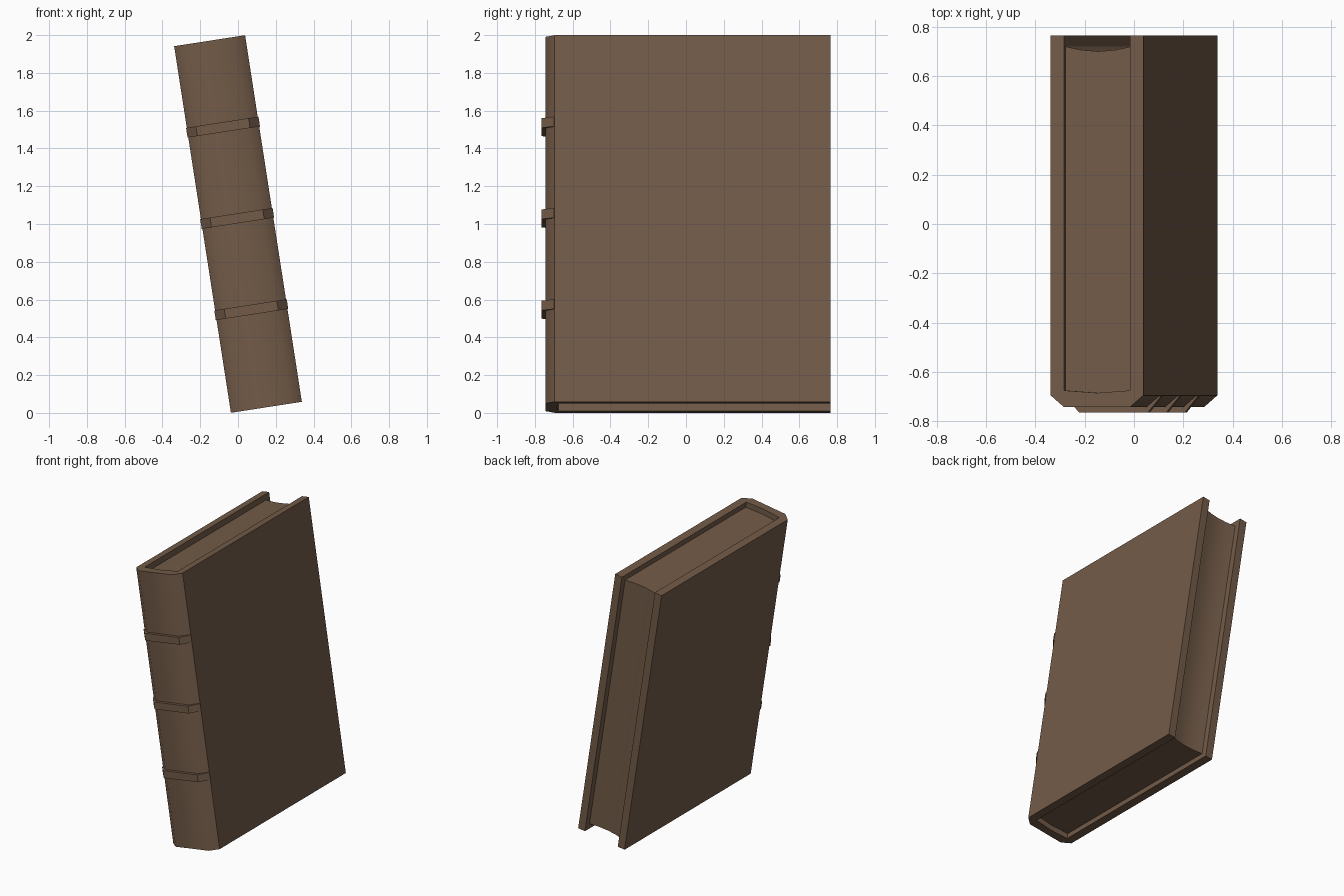
import bpy, bmesh, math

if "Cube" in bpy.data.objects:
    bpy.data.objects.remove(bpy.data.objects["Cube"])

TILT = math.radians(-8.8)
leather = bpy.data.materials.new("brown_leather")
leather.diffuse_color = (0.17, 0.105, 0.065, 1)
leather.use_nodes = True
leather.node_tree.nodes["Principled BSDF"].inputs["Base Color"].default_value = leather.diffuse_color


def prism(name, outline, low, high):
    """Extrude a plan outline (x, y) between two heights, then lean it."""
    bm = bmesh.new()
    base = bm.faces.new([bm.verts.new((x, y, low)) for x, y in outline])
    grown = bmesh.ops.extrude_face_region(bm, geom=[base])["geom"]
    top = [v for v in grown if isinstance(v, bmesh.types.BMVert)]
    bmesh.ops.translate(bm, verts=top, vec=(0, 0, high - low))
    bmesh.ops.recalc_face_normals(bm, faces=bm.faces)
    mesh = bpy.data.meshes.new(name)
    bm.to_mesh(mesh)
    bm.free()
    mesh.materials.append(leather)
    obj = bpy.data.objects.new(name, mesh)
    bpy.context.collection.objects.link(obj)
    obj.rotation_euler = (0, TILT, 0)
    obj.location = (0, 0, 1)
    bpy.ops.object.select_all(action='DESELECT')
    obj.select_set(True)
    bpy.context.view_layer.objects.active = obj
    bpy.ops.object.shade_smooth_by_angle(angle=math.radians(45))
    return obj


def mirrored(half):
    """Complete a left-hand path with its right-hand mirror."""
    return half + [(-x, y) for x, y in reversed(half)]


H = 0.982          # half height of the cover
BACK = 0.765       # fore edge of the boards

# Cover: two boards joined by a chamfered spine
outer = mirrored([(-0.19, BACK), (-0.19, -0.695), (-0.135, -0.743)])
inner = [(0.135, BACK), (0.135, -0.675), (0, -0.685), (-0.135, -0.675), (-0.135, BACK)]
prism("cover", outer + inner, -H, H)

# Page block: recessed, with a hollow fore edge
pages = [(-0.137, 0.72), (-0.137, -0.68), (0, -0.69), (0.137, -0.68), (0.137, 0.72),
         (0.07, 0.706), (0, 0.70), (-0.07, 0.706)]
prism("page_block", pages, -H + 0.04, H - 0.04)

# Raised bands across the spine
band = mirrored([(-0.18, -0.69), (-0.194, -0.70), (-0.141, -0.765)])
for i, z in enumerate((-0.459, 0.03, 0.519)):
    prism(f"spine_band_{i + 1}", band, z - 0.026, z + 0.026)
